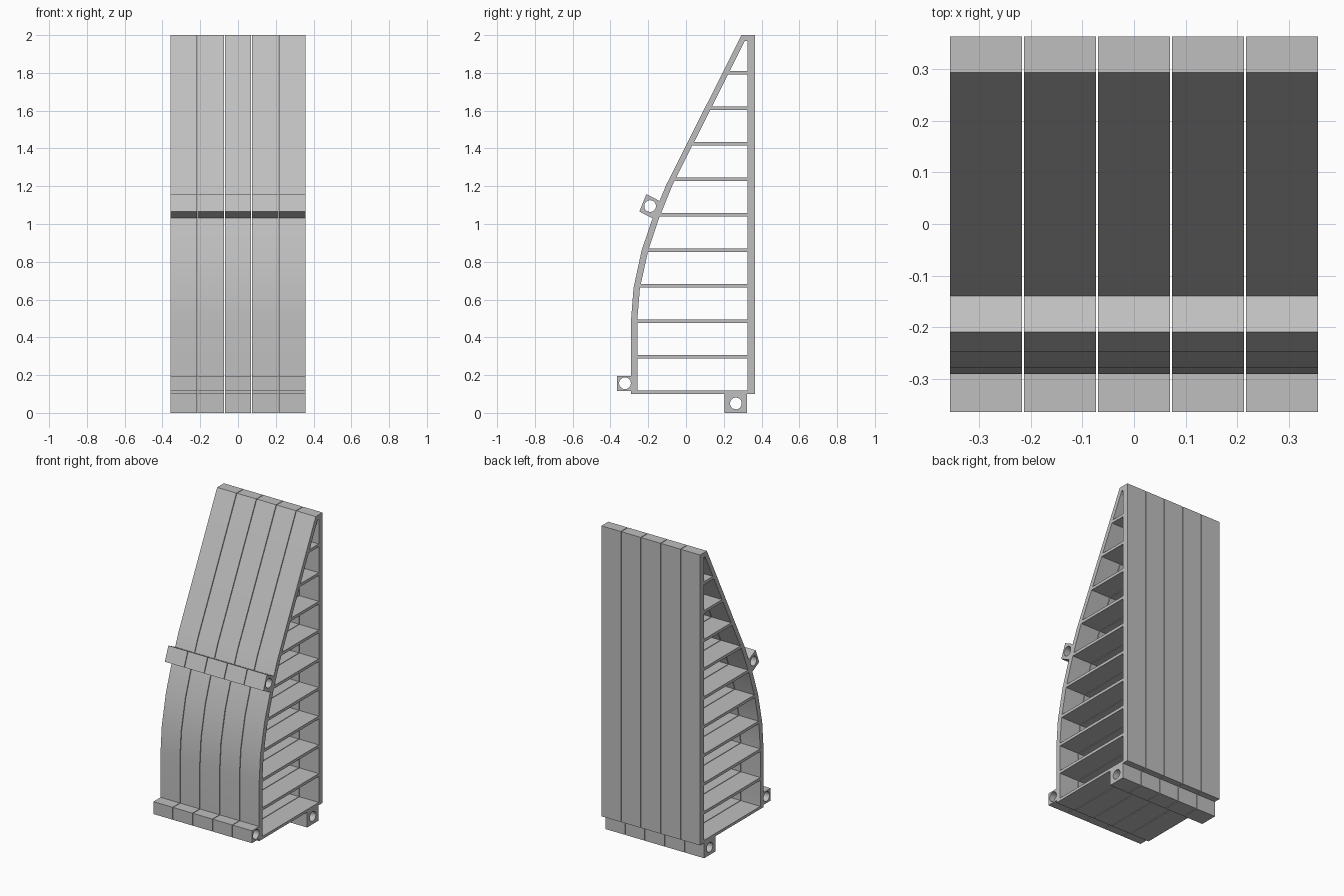
import bpy
import bmesh
from math import cos, sin, tau
from mathutils import Matrix

SLICES = 5
WIDTH = 0.1396
PITCH = 0.1436

if "Cube" in bpy.data.objects:
    bpy.data.objects.remove(bpy.data.objects["Cube"], do_unlink=True)

grey = bpy.data.materials.new("light_grey")
grey.use_nodes = True
grey.diffuse_color = (0.52, 0.52, 0.52, 1)
shader = next(n for n in grey.node_tree.nodes if n.type == 'BSDF_PRINCIPLED')
shader.inputs["Base Color"].default_value = grey.diffuse_color


def circle(y, z, r, n=32):
    return [(y + r * cos(tau * i / n), z + r * sin(tau * i / n)) for i in range(n)]


def box(y0, y1, z0, z1):
    return [(y0, z0), (y1, z0), (y1, z1), (y0, z1)]


def side_plate(name, loops):
    """Mesh from (y, z) loops, nested loops cut holes, one slice wide along x."""
    curve = bpy.data.curves.new(name, 'CURVE')
    curve.dimensions = '2D'
    curve.fill_mode = 'BOTH'
    curve.extrude = WIDTH / 2
    for pts in loops:
        spline = curve.splines.new('POLY')
        spline.points.add(len(pts) - 1)
        for p, (y, z) in zip(spline.points, pts):
            p.co = (y, z, 0, 1)
        spline.use_cyclic_u = True
    temp = bpy.data.objects.new(name, curve)
    bpy.context.scene.collection.objects.link(temp)
    graph = bpy.context.evaluated_depsgraph_get()
    mesh = bpy.data.meshes.new_from_object(temp.evaluated_get(graph))
    bpy.data.objects.remove(temp, do_unlink=True)
    # Turn the drawing plane upright, with its depth along x
    mesh.transform(Matrix(((0, 0, 1, 0), (1, 0, 0, 0), (0, 1, 0, 0), (0, 0, 0, 1))))
    bm = bmesh.new()
    bm.from_mesh(mesh)
    bmesh.ops.remove_doubles(bm, verts=bm.verts, dist=0.0001)
    bmesh.ops.recalc_face_normals(bm, faces=bm.faces)
    bm.to_mesh(mesh)
    bm.free()
    mesh.name = name
    mesh.materials.clear()
    mesh.materials.append(grey)
    return mesh


# Curved front wall, straight back wall and floor
front = [(-0.291, 0.1), (-0.291, 0.49), (-0.278, 0.66), (-0.235, 0.86),
         (-0.177, 1.03), (-0.106, 1.205), (0.294, 2.0)]
outer = front + [(0.364, 2.0), (0.364, 0.1)]
inner = [(-0.258, 0.118), (-0.258, 0.49), (-0.244, 0.66), (-0.2, 0.86),
         (-0.143, 1.03), (-0.072, 1.205), (0.312, 1.97)]
cavity = inner + [(0.325, 1.97), (0.325, 0.118)]


def inner_y(z):
    for (ya, za), (yb, zb) in zip(inner, inner[1:]):
        if za <= z <= zb:
            return ya + (yb - ya) * (z - za) / (zb - za)


parts = {"wall_shell": [outer, cavity]}

# Horizontal shelves reaching from the front wall to the back wall
for k in range(1, 10):
    z0 = 0.103 + 0.1878 * k - 0.003
    z1 = z0 + 0.019
    parts[f"shelf_{k}"] = [[(inner_y(z0) - 0.008, z0), (0.333, z0),
                            (0.333, z1), (inner_y(z1) - 0.008, z1)]]

# Hinge blocks with pin holes
parts["lower_front_hinge"] = [box(-0.365, -0.285, 0.115, 0.196),
                              circle(-0.323, 0.157, 0.031)]
parts["bottom_hinge"] = [box(0.205, 0.322, 0, 0.103), circle(0.264, 0.05, 0.031)]
parts["upper_front_hinge"] = [[(-0.21, 1.158), (-0.247, 1.066), (-0.172, 1.028),
                               (-0.136, 1.12)], circle(-0.19, 1.095, 0.031)]

# Repeat every part across the side-by-side slices
bpy.ops.object.select_all(action='DESELECT')
for name, loops in parts.items():
    mesh = side_plate(name, loops)
    for i in range(SLICES):
        obj = bpy.data.objects.new(f"{name}_slice_{i + 1}", mesh)
        obj.location.x = (i - (SLICES - 1) / 2) * PITCH
        bpy.context.scene.collection.objects.link(obj)
        if i == 0:
            obj.select_set(True)
            bpy.context.view_layer.objects.active = obj
bpy.ops.object.shade_smooth_by_angle()
